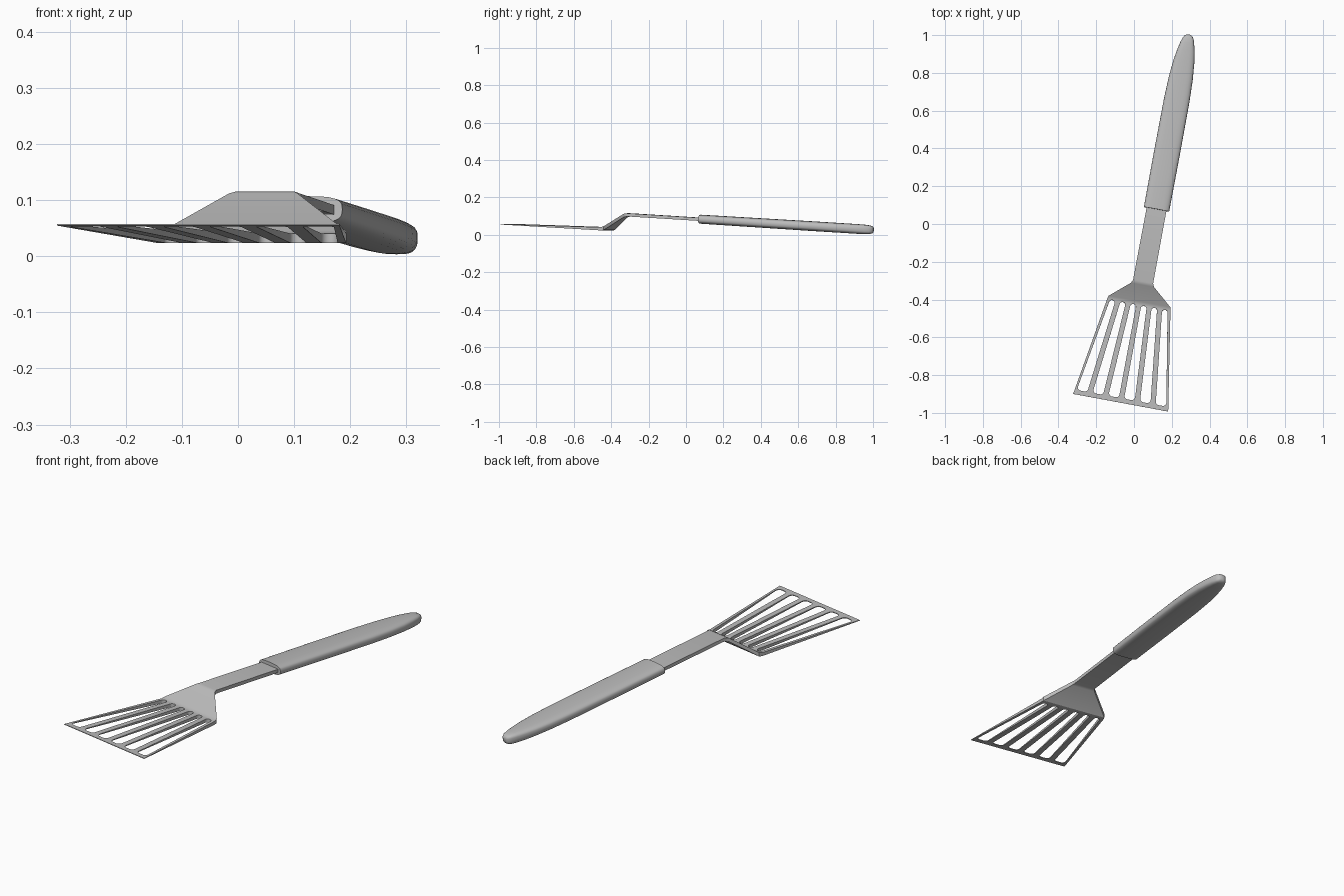
import bpy, bmesh, math
from mathutils import Matrix

if "Cube" in bpy.data.objects:
    bpy.data.objects.remove(bpy.data.objects["Cube"], do_unlink=True)

# Brushed grey shared by every part
grey = bpy.data.materials.new("light grey")
grey.use_nodes = True
grey.diffuse_color = (0.5, 0.5, 0.5, 1)
grey.node_tree.nodes["Principled BSDF"].inputs["Base Color"].default_value = (0.5, 0.5, 0.5, 1)

# The utensil lies along y, then is turned and tipped into its resting pose
POSE = (Matrix.Rotation(math.radians(-10.5), 4, 'Z')
        @ Matrix.Translation((0.103, 0, 0))
        @ Matrix.Rotation(-0.061, 4, 'X'))


def loft(name, rings):
    """Skin a list of closed rings and cap both ends."""
    bm = bmesh.new()
    rows = [[bm.verts.new(p) for p in ring] for ring in rings]
    n = len(rows[0])
    for a, b in zip(rows, rows[1:]):
        for i in range(n):
            j = (i + 1) % n
            bm.faces.new((a[i], a[j], b[j], b[i]))
    bm.faces.new(rows[0])
    bm.faces.new(rows[-1])
    bmesh.ops.recalc_face_normals(bm, faces=bm.faces)
    mesh = bpy.data.meshes.new(name)
    bm.to_mesh(mesh)
    bm.free()
    mesh.materials.append(grey)
    obj = bpy.data.objects.new(name, mesh)
    bpy.context.collection.objects.link(obj)
    return obj


def activate(obj):
    bpy.ops.object.select_all(action='DESELECT')
    obj.select_set(True)
    bpy.context.view_layer.objects.active = obj


# Blade, bend and neck in one strip: position, half width, underside, top
strip = [(-0.945, 0.256, -0.003, 0.000), (-0.415, 0.170, -0.002, 0.015),
         (-0.400, 0.166, 0.000, 0.021), (-0.315, 0.062, 0.074, 0.093),
         (-0.298, 0.054, 0.080, 0.097), (0.130, 0.053, 0.080, 0.097)]
head = loft("slotted_blade_and_neck",
            [[(-w, y, lo), (w, y, lo), (w, y, hi), (-w, y, hi)]
             for y, w, lo, hi in strip])


# Slots fan out towards the front edge
def slot_outline(k):
    back, front = -0.418, -0.921
    def arc(cx, cy, r, start, end, steps):
        return [(cx + r * math.cos(a), cy + r * math.sin(a))
                for a in (math.radians(start + (end - start) * s / steps)
                          for s in range(steps + 1))]
    r_back, r_front, half = 0.015, 0.018, 0.028
    xb, xf = k * 0.057, k * 0.084
    pts = arc(xb, back - r_back, r_back, 0, 180, 8)
    pts += arc(xf - half + r_front, front + r_front, r_front, 180, 270, 4)
    pts += arc(xf + half - r_front, front + r_front, r_front, 270, 360, 4)
    return pts


for i in range(6):
    outline = slot_outline(i - 2.5)
    cutter = loft("slot_cutter", [[(x, y, z) for x, y in outline] for z in (-0.1, 0.05)])
    cutter.hide_render = True
    cut = head.modifiers.new("slot", 'BOOLEAN')
    cut.operation = 'DIFFERENCE'
    cut.solver = 'EXACT'
    cut.object = cutter
    activate(head)
    bpy.ops.object.modifier_apply(modifier=cut.name)
    bpy.data.objects.remove(cutter, do_unlink=True)


# Handle: rounded flat grip tapering to a blunt tip
def grip_ring(y, w, h, n=24):
    def soft(v):
        return math.copysign(abs(v) ** 0.62, v)
    return [(w * soft(math.cos(a)), y, 0.089 + h * soft(math.sin(a)))
            for a in (2 * math.pi * i / n for i in range(n))]


grip = [(0.093, 0.068, 0.024), (0.40, 0.069, 0.025), (0.68, 0.068, 0.026),
        (0.80, 0.064, 0.026), (0.89, 0.056, 0.026), (0.95, 0.046, 0.026),
        (0.99, 0.037, 0.025), (1.015, 0.029, 0.023), (1.028, 0.021, 0.019),
        (1.035, 0.011, 0.011)]
handle = loft("handle", [grip_ring(*g) for g in grip])

for obj, angle in ((head, 30), (handle, 50)):
    obj.data.transform(POSE)
    activate(obj)
    bpy.ops.object.shade_smooth_by_angle(angle=math.radians(angle))
